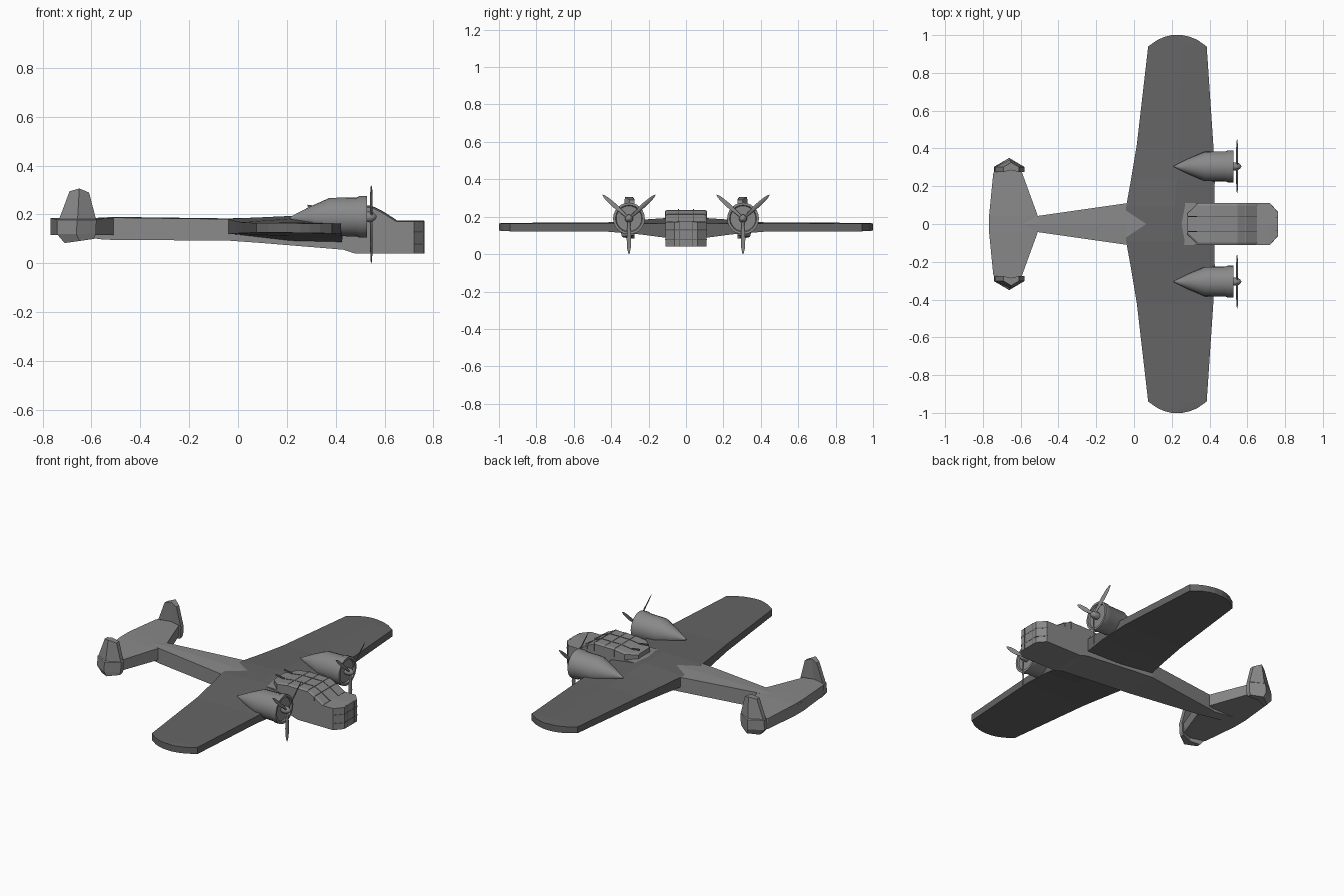
import bpy, bmesh, math

if "Cube" in bpy.data.objects:
    bpy.data.objects.remove(bpy.data.objects["Cube"])


def grey(name, v):
    mat = bpy.data.materials.new(name)
    mat.diffuse_color = (v, v, v, 1)
    mat.use_nodes = True
    mat.node_tree.nodes["Principled BSDF"].inputs["Base Color"].default_value = mat.diffuse_color
    return mat


DARK, MID = grey("dark_grey", .13), grey("mid_grey", .25)


def loft(name, rings, smooth=False, mat=MID):
    """Skin a list of equal-length point rings and cap both ends."""
    bm = bmesh.new()
    rows = [[bm.verts.new(p) for p in ring] for ring in rings]
    n = len(rows[0])
    for a, b in zip(rows, rows[1:]):
        for i in range(n):
            j = (i + 1) % n
            bm.faces.new((a[i], a[j], b[j], b[i]))
    bm.faces.new(rows[0][::-1])
    bm.faces.new(rows[-1])
    bmesh.ops.recalc_face_normals(bm, faces=bm.faces)
    mesh = bpy.data.meshes.new(name)
    bm.to_mesh(mesh)
    bm.free()
    mesh.materials.append(mat)
    ob = bpy.data.objects.new(name, mesh)
    bpy.context.collection.objects.link(ob)
    if smooth:
        bpy.ops.object.select_all(action='DESELECT')
        ob.select_set(True)
        bpy.context.view_layer.objects.active = ob
        bpy.ops.object.shade_smooth_by_angle(angle=math.radians(35))
    return ob


def prism(name, outline, z0, z1):
    return loft(name, [[(x, y, z) for x, y in outline] for z in (z0, z1)], mat=DARK)


def bar(name, p, q, w, h):
    """Thin strip between two points in the xz plane, width w along y, height h."""
    return loft(name, [[(x, y + sy * w / 2, z + sz * h / 2)
                        for sy, sz in ((-1, -1), (1, -1), (1, 1), (-1, 1))]
                       for x, y, z in (p, q)], mat=DARK)


def mirrored(sections):
    """Extend y-first sections to the other side of the centre line."""
    return [(-s[0], *s[1:]) for s in reversed(sections)] + sections


# Fuselage: x, half width, bottom, top
body = [(-.768, .03, .125, .175), (-.55, .034, .097, .188), (-.50, .044, .096, .19),
        (-.04, .11, .093, .184), (.10, .11, .083, .188), (.43, .11, .056, .19),
        (.48, .11, .04, .19), (.59, .11, .04, .185), (.65, .11, .04, .175),
        (.72, .11, .04, .175), (.762, .062, .04, .175)]
loft("fuselage", [[(x, -w, b), (x, w, b), (x, w, t - .003), (x, 0, t), (x, -w, t - .003)]
                  for x, w, b, t in body])

# Wing: y, trailing x, leading x, trailing bottom/top, middle bottom/top, leading bottom/top
wing = [(.09, -.042, .425, .12, .182, .09, .194, .085, .165),
        (.24, -.015, .428, .122, .174, .11, .184, .105, .163),
        (.42, .015, .42, .124, .168, .122, .17, .12, .163),
        (.94, .075, .385, .126, .165, .124, .167, .122, .163),
        (.975, .125, .335, .126, .165, .124, .166, .124, .163),
        (.992, .165, .293, .126, .165, .125, .165, .125, .163),
        (1.0, .20, .255, .126, .165, .125, .165, .125, .163)]
loft("wing", [[(a, y, tb), (a, y, tt), (a + .55 * (b - a), y, mt), (b, y, lt),
               (b, y, lb), (a + .55 * (b - a), y, mb)]
              for y, a, b, tb, tt, mb, mt, lb, lt in mirrored(wing)], mat=DARK)

# Tailplane: y, trailing x, leading x, bottom, top
tail = [(.045, -.767, -.51, .115, .186), (.27, -.745, -.592, .116, .18),
        (.30, -.72, -.60, .116, .18)]
loft("tailplane", [[(a, y, lo), (a, y, hi), (b, y, hi), (b, y, lo)]
                   for y, a, b, lo, hi in mirrored(tail)])

# Twin fins with a kinked plan: rear x, front x, rear z, front z, bulge
fin = [(-.71, -.59, .083, .10, .038), (-.742, -.582, .12, .12, .045),
       (-.738, -.58, .178, .178, .045), (-.732, -.582, .182, .182, .036),
       (-.69, -.61, .295, .29, .022)]
for side, s in (("left", 1), ("right", -1)):
    rings = []
    for a, b, za, zb, k in fin:
        m, zm = (a + b) / 2, (za + zb) / 2 + (.014 if za > .2 else 0)
        rings.append([(a, s * .302, za), (m, s * (.304 + k), zm), (b, s * .302, zb),
                      (b, s * .276, zb), (m, s * (.272 + k * .6), zm), (a, s * .276, za)])
    loft(side + "_fin", rings, mat=MID)

# Canopy: raised cabin with a chamfered rear and stepped windscreen
cabin = [(.282, .055, .215), (.34, .11, .226), (.41, .11, .235), (.545, .11, .235),
         (.592, .11, .212), (.65, .11, .175)]
loft("canopy", [[(x, -w, .165), (x, w, .165), (x, w, t - .006), (x, w - .012, t),
                 (x, -w + .012, t), (x, -w, t - .006)] for x, w, t in cabin])

# Canopy framing, almost flush with the glazing
for i, y in enumerate((-.04, .04)):
    for j, (p, q) in enumerate(zip(cabin[1:], cabin[2:])):
        bar(f"canopy_rail_{i}_{j}", (p[0], y, p[2]), (q[0], y, q[2]), .005, .004)
for i, (x, z) in enumerate(((.41, .235), (.475, .235), (.545, .235), (.592, .212))):
    loft(f"canopy_hoop_{i}", [[(x + d, -.112, .185), (x + d, -.112, z - .005),
                               (x + d, -.098, z + .002), (x + d, .098, z + .002),
                               (x + d, .112, z - .005), (x + d, .112, .185)]
                              for d in (-.002, .002)])

# Nose glazing bands
nose = [(.72, -.111), (.763, -.063), (.763, .063), (.72, .111)]
for i, z in enumerate((.078, .13)):
    prism(f"nose_band_{i}", nose, z - .003, z + .003)
for i, y in enumerate((-.035, .035)):
    prism(f"nose_post_{i}", [(.75, y - .002), (.763, y - .002), (.763, y + .002),
                             (.75, y + .002)], .041, .174)

# Small defensive gun barrels behind the canopy
for i, y in enumerate((-.04, .04)):
    bar(f"rear_gun_{i}", (.285, y, .236), (.34, y, .228), .006, .008)


def circle_ring(x, r, y, z, n=24):
    return [(x, y + r * math.cos(2 * math.pi * i / n), z + r * math.sin(2 * math.pi * i / n))
            for i in range(n)]


# Engines and propellers
nacelle = [(.21, .002, .186), (.29, .042, .188), (.375, .078, .19), (.487, .08, .19),
           (.497, .085, .19), (.528, .085, .19), (.528, .072, .19), (.518, .068, .19)]
spinner = [(.51, .02), (.54, .022), (.555, .017), (.564, .009), (.568, .002)]
blade = [(.01, .006, .005), (.05, .010, .004), (.11, .013, .003), (.16, .010, .002),
         (.182, .005, .0015), (.19, .001, .001)]
for side, s in (("left", 1), ("right", -1)):
    cy, cz = s * .305, .19
    loft(side + "_nacelle", [circle_ring(x, r, cy, z) for x, r, z in nacelle], True)
    loft(side + "_spinner", [circle_ring(x, r, cy, cz, 12) for x, r in spinner], True)
    for k, deg in enumerate((42, 138, 270)):
        t = math.radians(deg)
        c, d = math.cos(t), math.sin(t)
        rings = []
        for r, w, h in blade:
            ring = []
            for i in range(8):
                u = w * math.cos(i * math.pi / 4)
                v = h * math.sin(i * math.pi / 4)
                v, u = v + .35 * u, u * .94      # blade pitch
                ring.append((.546 + v, cy + r * c - u * d, cz + r * d + u * c))
            rings.append(ring)
        loft(f"{side}_propeller_blade_{k}", rings, True)
